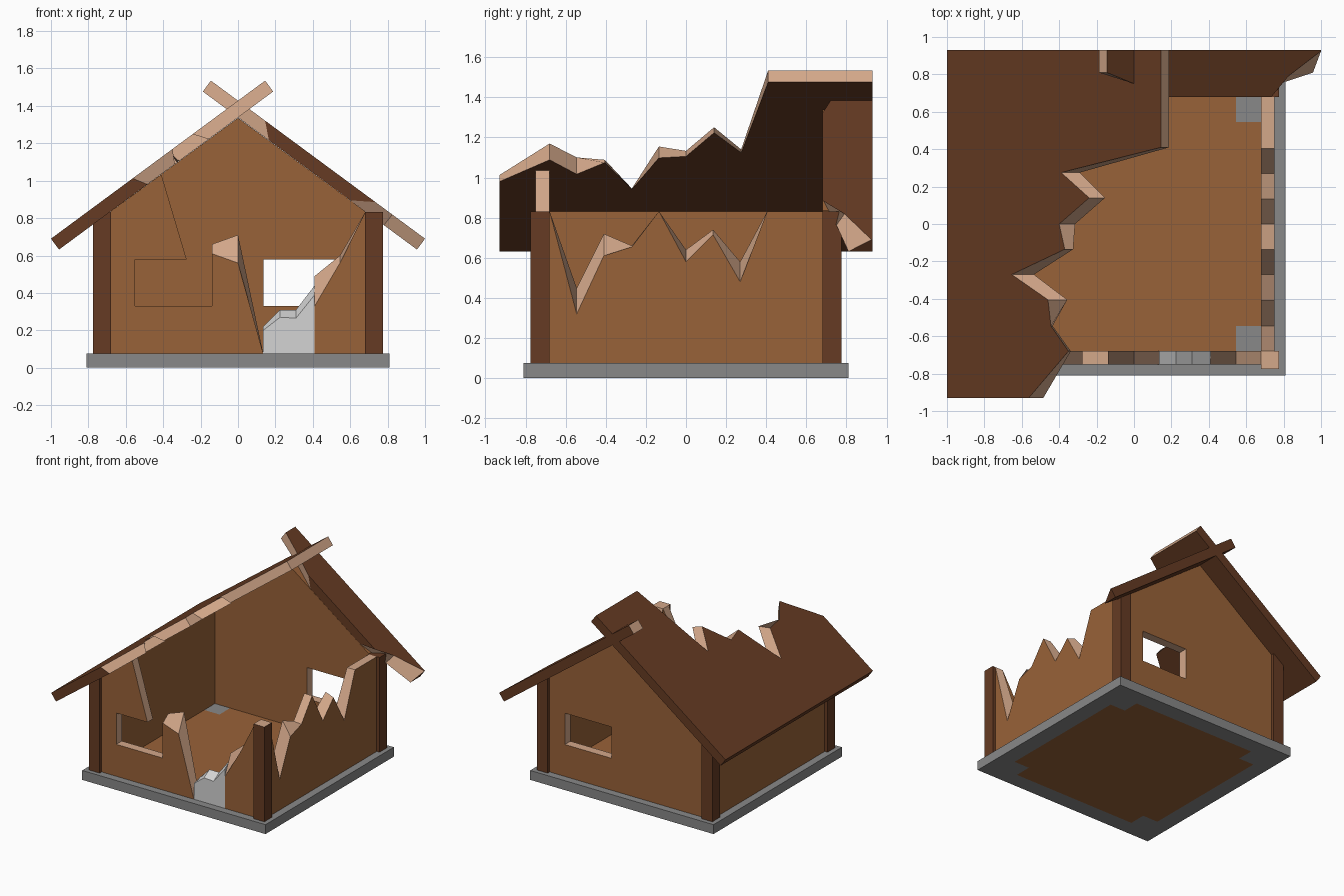
import bpy, bmesh

if "Cube" in bpy.data.objects:
    bpy.data.objects.remove(bpy.data.objects["Cube"])


def material(name, r, g, b):
    m = bpy.data.materials.new(name)
    lin = [((c / 255 + 0.055) / 1.055) ** 2.4 for c in (r, g, b)]
    m.diffuse_color = (*lin, 1)
    m.use_nodes = True
    m.node_tree.nodes["Principled BSDF"].inputs["Base Color"].default_value = m.diffuse_color
    return m


WALL = material("wall_brown", 153, 98, 56)
DARK = material("dark_timber", 102, 59, 35)
TAN = material("broken_wood", 212, 168, 138)
STONE = material("stone_grey", 136, 136, 136)
DOOR = material("door_light_grey", 212, 212, 212)


def loft(name, a, b, mats, cut=(), skip=()):
    """Slab between two matching outlines; edges in cut get the second material."""
    bm = bmesh.new()
    va, vb = [bm.verts.new(p) for p in a], [bm.verts.new(p) for p in b]
    bm.faces.new(va)
    bm.faces.new(vb[::-1])
    n = len(va)
    for i in range(n):
        if i not in skip:
            j = (i + 1) % n
            f = bm.faces.new((va[j], va[i], vb[i], vb[j]))
            f.material_index = int(i in cut)
    bmesh.ops.recalc_face_normals(bm, faces=bm.faces)
    me = bpy.data.meshes.new(name)
    bm.to_mesh(me)
    bm.free()
    for m in mats:
        me.materials.append(m)
    ob = bpy.data.objects.new(name, me)
    bpy.context.collection.objects.link(ob)
    return ob


def wall_y(name, y0, y1, outer, inner=None, mats=(WALL, TAN), **kw):
    return loft(name, [(x, y0, z) for x, z in outer],
                [(x, y1, z) for x, z in inner or outer], mats, **kw)


def wall_x(name, x0, x1, outer, inner=None, **kw):
    return loft(name, [(x0, y, z) for y, z in outer],
                [(x1, y, z) for y, z in inner or outer], (WALL, TAN), **kw)


def box(name, x0, x1, y0, y1, z0, z1, mats, cut=()):
    sq = [(x0, y0), (x1, y0), (x1, y1), (x0, y1)]
    return loft(name, [(x, y, z0) for x, y in sq], [(x, y, z1) for x, y in sq], mats, cut)


B, H, W, T, P = 0.075, 0.832, 0.68, 0.75, 0.775   # base top, eave, wall inside/outside, post outside

# Stone base with an inlaid wooden floor, notched at the corners
cs = [-0.81, -W, -0.545, 0.545, W, 0.81]
bm = bmesh.new()
for z in (0, B):
    grid = [[bm.verts.new((x, y, z)) for y in cs] for x in cs]
    for i in range(5):
        for j in range(5):
            q = [grid[i][j], grid[i + 1][j], grid[i + 1][j + 1], grid[i][j + 1]]
            f = bm.faces.new(q if z else q[::-1])
            edge = abs(i - 2) == 2 or abs(j - 2) == 2
            f.material_index = int(not edge and (i == 2 or j == 2))
rim = [e for e in bm.edges if e.is_boundary]
bmesh.ops.bridge_loops(bm, edges=rim)
for f in bm.faces:
    if abs(f.normal.z) < 0.5:
        f.material_index = 0
bmesh.ops.recalc_face_normals(bm, faces=bm.faces)
me = bpy.data.meshes.new("base_and_floor")
bm.to_mesh(me)
bm.free()
me.materials.append(STONE)
me.materials.append(WALL)
bpy.context.collection.objects.link(bpy.data.objects.new("base_and_floor", me))

# Corner posts, the exposed one with a broken top
for sx in (-1, 1):
    for sy in (-1, 1):
        xs, ys = sorted((sx * W, sx * P)), sorted((sy * W, sy * P))
        ob = box("corner_post", *xs, *ys, B, H, (DARK, TAN))
        if sx > 0 and sy < 0:
            for f in ob.data.polygons:
                f.material_index = int(f.center.z > H - 0.01)

# Left wall, whole
box("left_wall", -T, -W, -W, W, B, H, (WALL,))

# Right wall with jagged top
ys = [0.68, 0.405, 0.27, 0.135, 0, -0.135, -0.27, -0.41, -0.545, -0.68]
zo = [H, H, 0.48, 0.715, 0.58, H, 0.655, 0.61, 0.32, H]
zi = [H, H, 0.58, 0.74, 0.64, H, 0.66, 0.72, 0.45, H]
foot = [(-W, B), (W, B)]
wall_x("right_wall", T, W, foot + list(zip(ys, zo)), foot + list(zip(ys, zi)), cut=range(2, 11))

# Back wall: strip below the window, then the gable arching round it
wall_y("back_wall_lower", T, W, [(-W, B), (W, B), (W, 0.33), (0.545, 0.33), (0.135, 0.33), (-W, 0.33)],
       cut=(3,), skip=(2, 4))
wall_y("back_wall_gable", T, W, [(-W, 0.33), (0.135, 0.33), (0.135, 0.58), (0.545, 0.58),
                                 (0.545, 0.33), (W, 0.33), (W, 0.836), (0, 1.336), (-W, 0.836)],
       cut=(1, 2, 3), skip=(0, 4))

# Front wall, left remnant wrapping the window, and right remnant
rest = [(-0.14, 0.33), (-0.55, 0.33), (-0.55, 0.58), (-0.275, 0.58), (-0.41, 1.034), (-W, 0.836)]
wall_y("front_wall_left", -T, -W, [(-W, B), (0.135, B), (0, 0.56), (-0.14, 0.61)] + rest,
       [(-W, B), (0.135, B), (0, 0.71), (-0.14, 0.66)] + rest, cut=range(1, 8))
wall_y("front_wall_right", -T, -W, [(0.41, B), (W, B), (W, H), (0.545, 0.56), (0.41, 0.33)],
       [(0.41, B), (W, B), (W, H), (0.545, 0.60), (0.41, 0.49)], cut=(2, 3, 4))

# Broken door
wall_y("door", -T, -W, [(0.135, B), (0.41, B), (0.41, 0.39), (0.31, 0.265), (0.225, 0.27), (0.135, 0.20)],
       [(0.135, B), (0.41, B), (0.41, 0.44), (0.31, 0.31), (0.225, 0.31), (0.135, 0.22)], mats=(DOOR,))

# Roof slabs: plan outlines of the upper and lower skins projected on the slope
def roof(name, side, top, low, cut):
    loft(name, [(x, y, 1.428 - side * 0.738 * x) for x, y in top],
         [(x, y, 1.338 - side * 0.738 * x) for x, y in low], (DARK, TAN), cut)


ry = [0.93, 0.41, 0.275, 0.14, 0, -0.135, -0.27, -0.405, -0.545, -0.68, -0.93, -0.93, 0.93]
rt = [0.145, 0.145, -0.39, -0.24, -0.40, -0.37, -0.654, -0.46, -0.444, -0.35, -0.563, -1, -1]
rl = [0.188, 0.188, -0.29, -0.155, -0.315, -0.325, -0.535, -0.357, -0.435, -0.338, -0.485, -0.957, -0.957]
roof("roof_left", -1, list(zip(rt, ry)), list(zip(rl, ry)), range(0, 10))
roof("roof_right", 1,
     [(-0.145, 0.93), (-0.145, 0.81), (0, 0.75), (0.145, 0.68), (0.735, 0.68), (0.825, 0.79), (1, 0.925), (1, 0.93)],
     [(-0.188, 0.93), (-0.188, 0.81), (0, 0.75), (0.165, 0.68), (0.6, 0.68), (0.78, 0.75), (0.957, 0.81), (0.957, 0.93)],
     (0, 1, 2, 4, 5))
